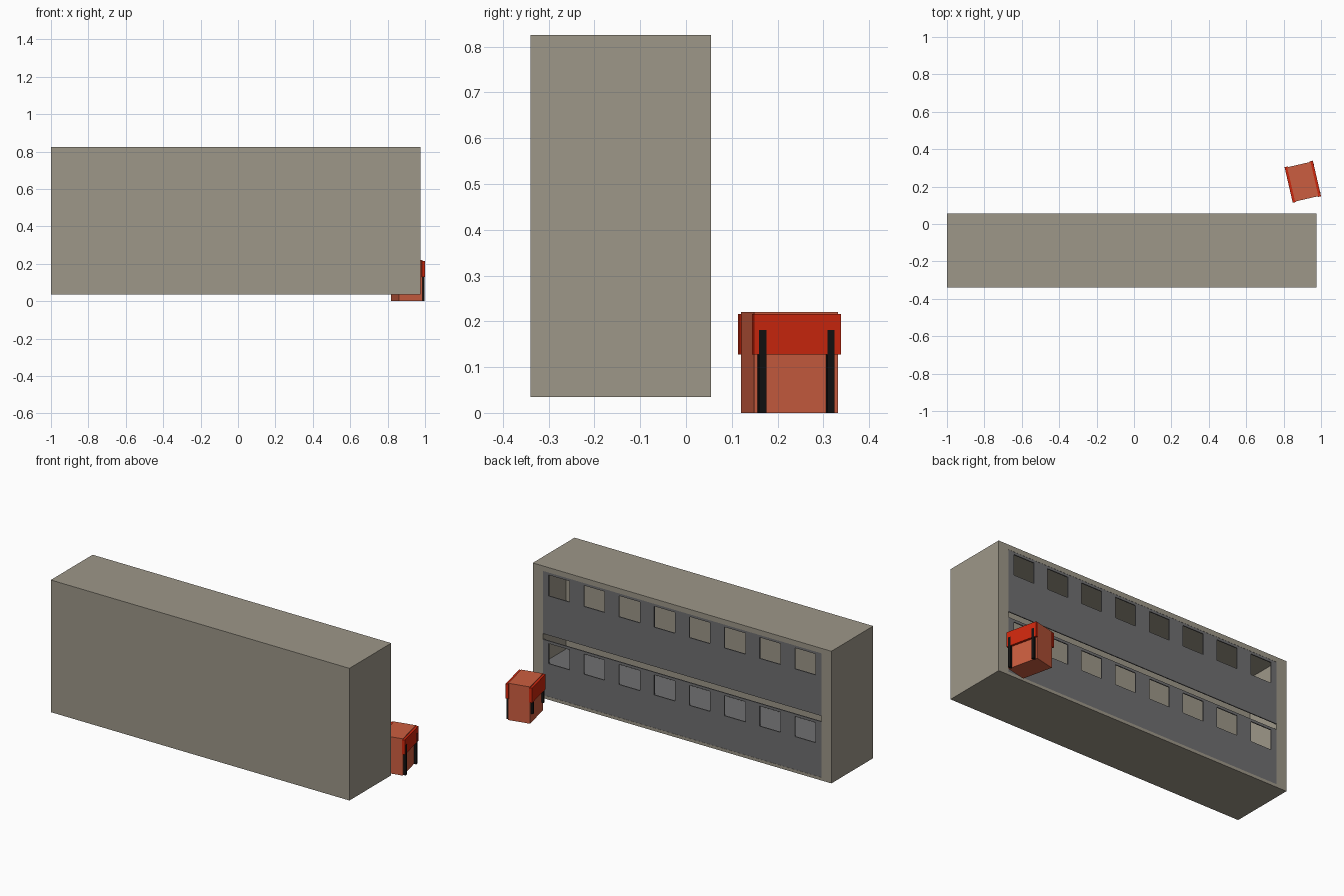
import bpy, bmesh
from math import radians
from mathutils import Matrix

if "Cube" in bpy.data.objects:
    bpy.data.objects.remove(bpy.data.objects["Cube"])


def material(name, rgb):
    m = bpy.data.materials.new(name)
    m.diffuse_color = (*rgb, 1)
    m.use_nodes = True
    m.node_tree.nodes["Principled BSDF"].inputs["Base Color"].default_value = m.diffuse_color
    return m


STONE = material("stone", (0.34, 0.31, 0.25))
GREY = material("facade_grey", (0.16, 0.16, 0.165))
RED = material("bright_red", (0.62, 0.02, 0.004))
BRICK = material("brick_red", (0.6, 0.11, 0.05))
BLACK = material("black", (0.006, 0.006, 0.006))


def finish(name, bm, mat, matrix=None):
    bmesh.ops.recalc_face_normals(bm, faces=bm.faces)
    mesh = bpy.data.meshes.new(name)
    bm.to_mesh(mesh)
    bm.free()
    mesh.materials.append(mat)
    ob = bpy.data.objects.new(name, mesh)
    bpy.context.collection.objects.link(ob)
    if matrix:
        ob.matrix_world = matrix
    return ob


def cube(x, y, z):
    bm = bmesh.new()
    bmesh.ops.create_cube(bm, size=1)
    for v in bm.verts:
        v.co = [(r[0] + r[1]) / 2 + c * (r[1] - r[0]) for r, c in zip((x, y, z), v.co)]
    return bm


def box(name, x, y, z, mat, matrix=None):
    return finish(name, cube(x, y, z), mat, matrix)


# Building shell: a block with a room sunk into its back face
CX, BACK, DEPTH = -0.0125, 0.055, 0.22
bm = cube((-1, 0.975), (-0.34, BACK), (0.035, 0.825))
face = max(bm.faces, key=lambda f: f.calc_center_median().y)
bmesh.ops.inset_individual(bm, faces=[face], thickness=0.02)
for v in face.verts:
    v.co.x = CX + (0.921 if v.co.x > CX else -0.921)
    v.co.z = 0.795 if v.co.z > 0.43 else 0.053
new = bmesh.ops.extrude_discrete_faces(bm, faces=[face])["faces"][0]
for v in new.verts:
    v.co.y -= DEPTH
finish("building_shell", bm, STONE)

# Raised room floor
box("room_floor", (CX - 0.92, CX + 0.92), (BACK - DEPTH, BACK - 0.008), (0.054, 0.245), GREY)


# Facade panels, each with a row of eight window openings
def facade(name, z0, sill, head, z1):
    xs = [CX - 0.921]
    for i in range(8):
        mid = CX + (i - 3.5) * 0.2325
        xs += [mid - 0.069, mid + 0.069]
    xs.append(CX + 0.921)
    zs = [z0, sill, head, z1]
    bm = bmesh.new()
    grid = [[bm.verts.new((x, BACK - 0.001, z)) for z in zs] for x in xs]
    for i in range(len(xs) - 1):
        for j in range(3):
            if not (j == 1 and i % 2):
                bm.faces.new((grid[i][j], grid[i][j + 1], grid[i + 1][j + 1], grid[i + 1][j]))
    ext = bmesh.ops.extrude_face_region(bm, geom=bm.faces[:], use_keep_orig=True)["geom"]
    for v in ext:
        if isinstance(v, bmesh.types.BMVert):
            v.co.y -= 0.006
    finish(name, bm, GREY)


facade("lower_facade", 0.053, 0.25, 0.37, 0.386)
facade("upper_facade", 0.42, 0.655, 0.78, 0.795)

# Red kiosk behind the building, turned slightly
place = Matrix.Translation((0.9025, 0.226, 0)) @ Matrix.Rotation(radians(13), 4, 'Z')
box("kiosk_body", (-0.064, 0.064), (-0.094, 0.094), (0, 0.22), BRICK, place)
for side, s in (("left", -1), ("right", 1)):
    box(side + "_side_panel", sorted((s * 0.06, s * 0.0775)), (-0.0976, 0.0976),
        (0.128, 0.216), RED, place)
    # Black upright posts under and against the side panels
    for end, y in (("front", -0.078), ("rear", 0.075)):
        outer, bottom = (0.0785, 0) if s > 0 else (0.0765, 0.055)
        box(f"{side}_{end}_post", sorted((s * 0.058, s * outer)), (y - 0.008, y + 0.008),
            (bottom, 0.181), BLACK, place)
